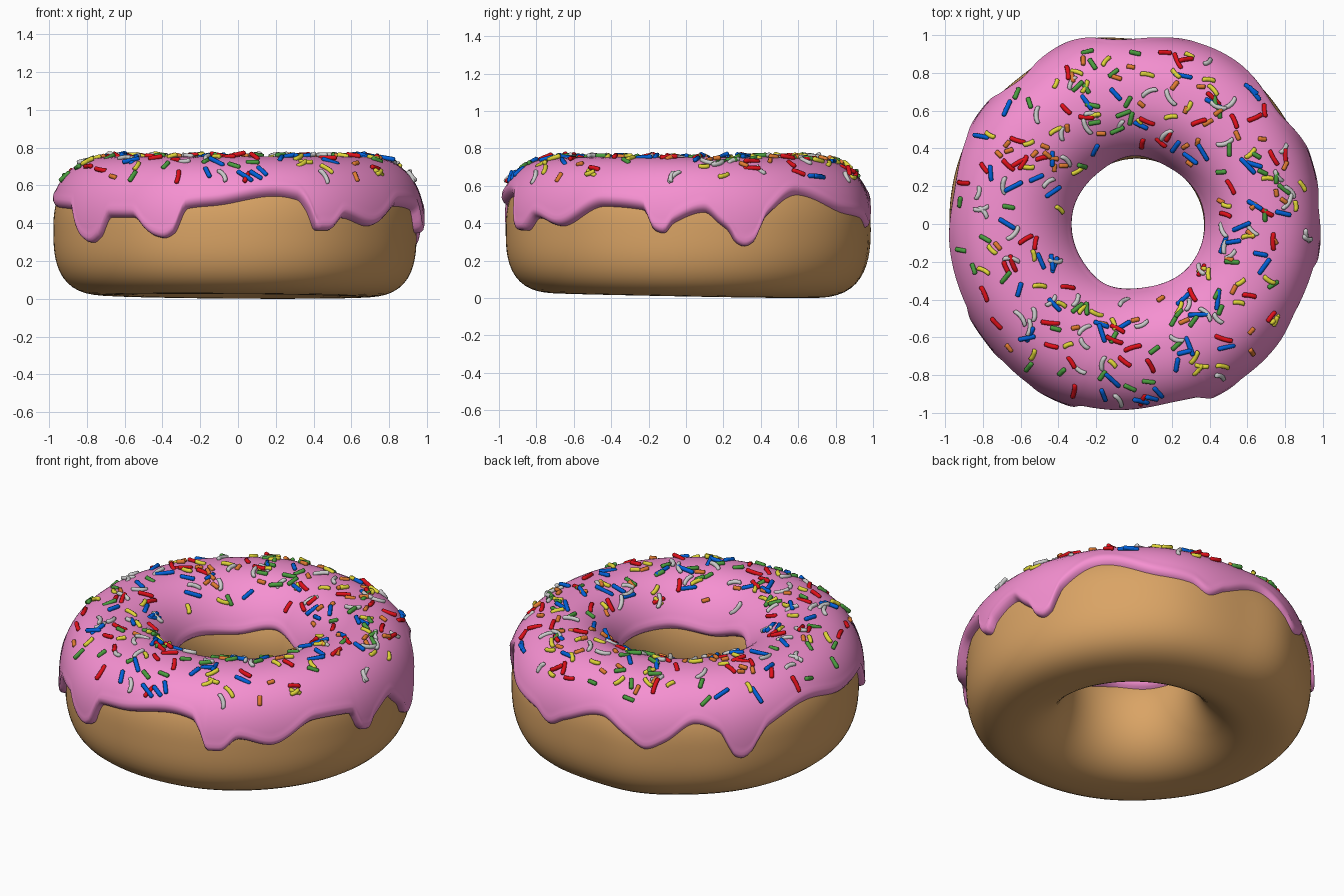
import bpy, random
from math import sin, cos, pi, radians, degrees, atan2
from mathutils import Vector

if "Cube" in bpy.data.objects:
    bpy.data.objects.remove(bpy.data.objects["Cube"])

random.seed(11)
RING, OUT_W, IN_W, MID_Z, TOP_H = 0.655, 0.306, 0.299, 0.37, 0.351
TOP_N, LOW_N, IN_TOP_N, IN_LOW_N = 2.4, 2.9, 2.0, 2.1   # squareness of the section's quarters
ICING = 0.033

# lower rim of the icing: (angle in degrees, height), outside and in the hole
OUTER_RIM = [(6, .46), (10.6, .40), (13.8, .355), (16, .295), (18.7, .275), (21.4, .295),
             (23.5, .36), (25.8, .43), (38.5, .55), (57, .45), (69, .42), (75, .37),
             (81, .42), (96, .51), (106, .43), (112, .37), (118, .41), (128, .51),
             (136, .46), (139, .37), (141, .315), (143.5, .30), (146, .32), (149, .39),
             (153, .46), (170, .53), (188, .48), (206, .47), (211, .36), (214, .315),
             (218, .295), (222, .325), (226.5, .43), (236, .43), (241, .36), (244, .33),
             (247, .32), (250, .345), (254, .48), (264, .50), (282, .55), (289.5, .53),
             (292.5, .46), (295, .36), (299, .36), (305, .43), (316, .385), (332, .495),
             (346, .475), (350, .36), (353, .345), (356, .40)]
INNER_RIM = [(20, .48), (60, .44), (95, .50), (130, .46), (170, .49), (215, .50),
             (240, .52), (280, .46), (320, .49)]
# uneven outline seen from above: (angle, extra radius)
OUTLINE = [(0, -.004), (37, .018), (61, .034), (88, .004), (106, .034), (128, .006),
           (145, .015), (180, .006), (215, .008), (245, .028), (270, .018), (292, .016),
           (322, -.002)]


def material(name, rgb):
    m = bpy.data.materials.new(name)
    m.diffuse_color = (*rgb, 1)
    m.use_nodes = True
    m.node_tree.nodes["Principled BSDF"].inputs["Base Color"].default_value = m.diffuse_color
    return m


def make_object(name, verts, faces, mat):
    me = bpy.data.meshes.new(name)
    me.from_pydata(verts, [], faces)
    me.materials.append(mat)
    ob = bpy.data.objects.new(name, me)
    bpy.context.collection.objects.link(ob)
    for p in me.polygons:
        p.use_smooth = True
    return ob


def periodic(points, deg):
    """Smooth periodic interpolation without overshoot."""
    deg %= 360
    pts = ([(a - 360, z) for a, z in points[-2:]] + points +
           [(a + 360, z) for a, z in points[:3]])
    i = max(k for k in range(1, len(pts) - 2) if pts[k][0] <= deg)

    def slope(k):
        d0 = (pts[k][1] - pts[k - 1][1]) / (pts[k][0] - pts[k - 1][0])
        d1 = (pts[k + 1][1] - pts[k][1]) / (pts[k + 1][0] - pts[k][0])
        return 0 if d0 * d1 <= 0 else 2 * d0 * d1 / (d0 + d1)
    h = pts[i + 1][0] - pts[i][0]
    t = (deg - pts[i][0]) / h
    return ((2*t**3 - 3*t*t + 1) * pts[i][1] + (t**3 - 2*t*t + t) * h * slope(i) +
            (3*t*t - 2*t**3) * pts[i + 1][1] + (t**3 - t*t) * h * slope(i + 1))


def low_h(th):
    return MID_Z - 0.013 * (1 - cos(th - radians(70)))


def section(th, top, outside):
    """Half width, half height and squareness of one quarter of the section."""
    if outside:
        n = TOP_N if top else LOW_N
    else:
        n = IN_TOP_N if top else IN_LOW_N
    return OUT_W if outside else IN_W, TOP_H if top else low_h(th), n


def surface(th, phi, off=0.0, shift=(0.0, 0.0)):
    """Point on the ring: th around the hole, phi around the section (0 = outside)."""
    c, s = cos(phi), sin(phi)
    a, b, n = section(th, s > 0, c > 0)
    a, b = a + off, b + off
    rho = (abs(c / a) ** n + abs(s / b) ** n) ** (-1 / n)
    r = RING + rho * c + periodic(OUTLINE, degrees(th)) * max(0, c)
    hole = 0.026 * max(0, -c)
    return Vector((r * cos(th) + shift[0] + hole, r * sin(th) + shift[1] * c + hole * 0.2,
                   MID_Z + rho * s))


def rim_phi(th, z, outside):
    """Section angle at which the surface reaches height z."""
    dz = z - MID_Z
    a, b, n = section(th, dz > 0, outside)
    return atan2(dz, a * (1 - abs(dz / b) ** n) ** (1 / n))


# dough ring
NT, NP = 128, 64
verts = [surface(2 * pi * i / NT, 2 * pi * j / NP, 0, (-0.011, 0.015))
         for i in range(NT) for j in range(NP)]
faces = [(i * NP + j, (i + 1) % NT * NP + j, (i + 1) % NT * NP + (j + 1) % NP,
          i * NP + (j + 1) % NP) for i in range(NT) for j in range(NP)]
make_object("dough", verts, faces, material("dough_brown", (0.70, 0.37, 0.13)))

# icing with drips, rolled over at both rims
NT, NP = 400, 40
LIP = [(0, -0.03), (0.005, 0.0), (0.025, 0.018), (0.06, 0.031), (0.11, 0.036)]
verts = []
for i in range(NT):
    th = 2 * pi * i / NT
    p0 = rim_phi(th, periodic(OUTER_RIM, degrees(th)), True)
    p1 = pi - rim_phi(th, periodic(INNER_RIM, degrees(th)), False)
    span = [p0 + 0.17 + (p1 - p0 - 0.34) * k / (NP - 11) for k in range(NP - 10)]
    verts += [surface(th, p0 + d, o) for d, o in LIP]
    verts += [surface(th, p, ICING) for p in span]
    verts += [surface(th, p1 - d, o) for d, o in reversed(LIP)]
faces = [(i * NP + j, (i + 1) % NT * NP + j, (i + 1) % NT * NP + j + 1, i * NP + j + 1)
         for i in range(NT) for j in range(NP - 1)]
make_object("icing", verts, faces, material("icing_pink", (0.92, 0.28, 0.64)))


def add_sprinkle(verts, faces, length, bend, radius):
    """Rounded little rod lying on the icing in a random direction."""
    th = random.uniform(0, 2 * pi)
    phi = radians(min(130, max(46, random.gauss(82, 26))))
    p = surface(th, phi, ICING)
    du = (surface(th + 0.01, phi, ICING) - p).normalized()
    dv = (surface(th, phi + 0.01, ICING) - p).normalized()
    up = du.cross(dv).normalized()
    if up.z < 0:
        up = -up
    ang = random.uniform(0, 2 * pi)
    ax = (du * cos(ang) + dv * sin(ang) + up * random.uniform(-0.22, 0.22)).normalized()
    side = up.cross(ax).normalized()
    nrm = ax.cross(side)
    p = p + up * random.uniform(0.0, 0.010)
    sides, base = 8, len(verts)
    rings = [(-0.5, 0.55), (-0.44, 1), (-0.2, 1), (0, 1), (0.2, 1), (0.44, 1), (0.5, 0.55)]
    for t, s in rings:
        c = p + ax * (t * length) + side * (bend * length * (0.25 - t * t))
        for k in range(sides):
            a = 2 * pi * k / sides
            verts.append(c + (side * cos(a) + nrm * sin(a)) * radius * s)
    for j in range(len(rings) - 1):
        for k in range(sides):
            q, r = base + j * sides, (k + 1) % sides
            faces.append((q + k, q + r, q + sides + r, q + sides + k))
    last = base + (len(rings) - 1) * sides
    faces.append(tuple(range(base + sides - 1, base - 1, -1)))
    faces.append(tuple(range(last, last + sides)))


# sprinkles: one object per colour (colour, count, length, bend)
KINDS = {
    "blue": ((0.0, 0.12, 0.70), 50, 0.095, 0.0),
    "red": ((0.75, 0.005, 0.01), 50, 0.085, 0.15),
    "green": ((0.07, 0.34, 0.05), 48, 0.070, 0.0),
    "yellow": ((0.76, 0.68, 0.04), 48, 0.068, 0.3),
    "orange": ((0.75, 0.20, 0.03), 44, 0.050, 0.0),
    "white": ((0.60, 0.60, 0.60), 50, 0.085, 0.5),
}
for name, (rgb, count, length, bend) in KINDS.items():
    verts, faces = [], []
    for _ in range(count):
        add_sprinkle(verts, faces, length * random.uniform(0.8, 1.2), bend, 0.0125)
    make_object("sprinkles_" + name, verts, faces, material("sprinkle_" + name, rgb))
